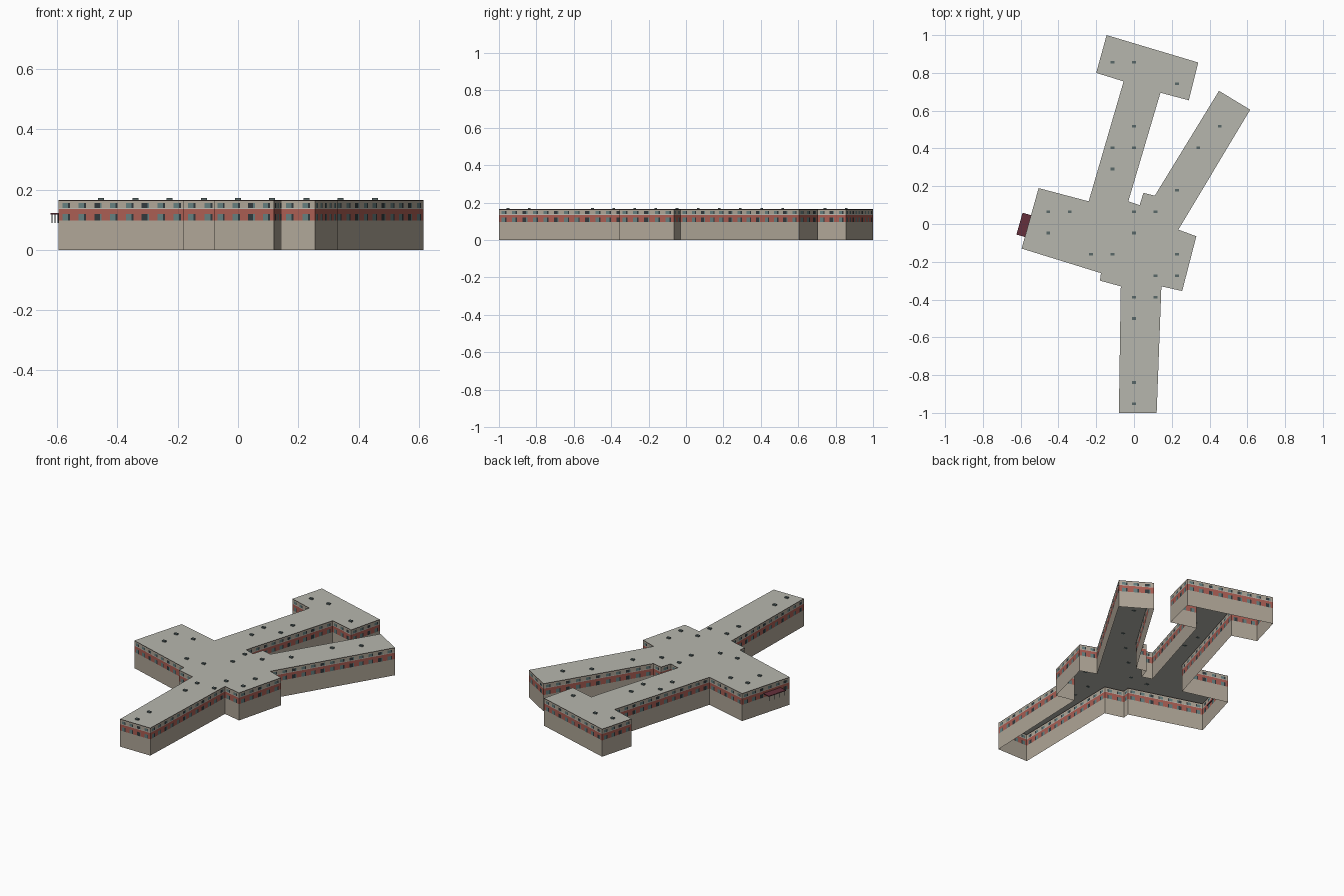
import bpy, bmesh
from math import radians
from mathutils import Vector, Matrix

cube = bpy.data.objects.get("Cube")
if cube:
    bpy.data.objects.remove(cube, do_unlink=True)


def material(name, r, g, b):
    m = bpy.data.materials.new(name)
    m.use_nodes = True
    m.diffuse_color = (r, g, b, 1)
    m.node_tree.nodes["Principled BSDF"].inputs["Base Color"].default_value = (r, g, b, 1)
    return m


STONE = material("warm stone", 0.43, 0.38, 0.31)
BRICK = material("red brick", 0.40, 0.11, 0.085)
GLASS = material("teal glass", 0.13, 0.21, 0.21)
DARK = material("dark glass", 0.03, 0.04, 0.045)
PALE = material("pale trim", 0.50, 0.49, 0.44)
ROOF = material("grey roof", 0.47, 0.47, 0.42)
COPING = material("dark coping", 0.05, 0.035, 0.03)
CANOPY = material("maroon canopy", 0.13, 0.03, 0.045)
VENT = material("vent metal", 0.10, 0.14, 0.14)


def finish(name, bm, mats):
    mesh = bpy.data.meshes.new(name)
    bm.to_mesh(mesh)
    bm.free()
    for m in mats:
        mesh.materials.append(m)
    obj = bpy.data.objects.new(name, mesh)
    bpy.context.collection.objects.link(obj)
    return obj


def add_box(bm, centre, size, turn=0):
    bmesh.ops.create_cube(bm, size=1, matrix=Matrix.Translation(centre)
                          @ Matrix.Rotation(radians(turn), 4, "Z")
                          @ Matrix.Diagonal((*size, 1)))


# Footprint of the joined wings, counter-clockwise from the south wing
FOOTPRINT = [Vector(p) for p in (
    (-.08, -1), (.12, -1), (.145, -.33), (.255, -.355), (.33, -.065), (.235, -.03),
    (.615, .605), (.45, .705), (.11, .15), (.05, .165), (.03, .10), (-.03, .12),
    (.14, .695), (.29, .655), (.34, .855), (-.145, 1), (-.20, .80), (-.055, .755),
    (-.24, .12), (-.505, .19), (-.595, -.13), (-.175, -.26), (-.18, -.30), (-.07, -.33))]
TOP = 0.165

# Wall bands: lower z, upper z, wall material, whether it carries windows
BANDS = [(0, .097, STONE, False), (.097, .12, BRICK, True), (.12, .135, BRICK, False),
         (.135, .139, PALE, False), (.139, .155, STONE, True), (.155, .162, STONE, False),
         (.162, TOP, COPING, False)]
WALL_MATS = [STONE, BRICK, GLASS, DARK, PALE, COPING]
BAY = 0.057

walls = bmesh.new()


def panel(a, b, low, high, mat):
    corners = [(*a, low), (*b, low), (*b, high), (*a, high)]
    face = walls.faces.new([walls.verts.new(c) for c in corners])
    face.material_index = WALL_MATS.index(mat)


for start, end in zip(FOOTPRINT, FOOTPRINT[1:] + FOOTPRINT[:1]):
    bays = max(1, round((end - start).length / BAY))
    for row, (low, high, mat, windows) in enumerate(BANDS):
        if not windows:
            panel(start, end, low, high, mat)
            continue
        for i in range(bays):
            # Each bay is wall, pane, dark sash, wall
            cuts = [start.lerp(end, (i + t) / bays) for t in (0, .25, .6, .72, 1)]
            first, second = (GLASS, DARK) if (i + row) % 3 else (DARK, GLASS)
            for k, m in enumerate((mat, first, second, mat)):
                panel(cuts[k], cuts[k + 1], low, high, m)
bmesh.ops.remove_doubles(walls, verts=walls.verts, dist=0.00001)
finish("outer_walls", walls, WALL_MATS)

# Flat roof sheet
roof = bmesh.new()
roof.faces.new([roof.verts.new((*p, TOP)) for p in FOOTPRINT])
finish("flat_roof", roof, [ROOF])

# Roof vents on a square grid: row number, then column numbers
VENTS = {7: (-1, 0), 6: (2,), 4: (0, 4), 3: (-1, 0, 3), 2: (-1,), 1: (2,),
         0: (-4, -3, 0, 1), -1: (-4, 0), -2: (-2, -1, 2), -3: (1, 2),
         -4: (0, 1), -5: (0,), -8: (0,), -9: (0,)}
vents = bmesh.new()
for row, columns in VENTS.items():
    for column in columns:
        add_box(vents, (column * .1135, .065 + row * .113, TOP + .003), (.02, .014, .008))
finish("roof_vents", vents, [VENT])

# Entrance canopy on the west end, with slim posts
TURN = -15.7
CENTRE = Vector((-.582, -.005, .12))
canopy = bmesh.new()
add_box(canopy, CENTRE, (.05, .12, .004), TURN)
finish("entrance_canopy", canopy, [CANOPY])

posts = bmesh.new()
spin = Matrix.Rotation(radians(TURN), 3, "Z")
for side in (-.055, -.018, .018, .055):
    add_box(posts, CENTRE + spin @ Vector((-.021, side, -.015)), (.002, .002, .03), TURN)
finish("canopy_posts", posts, [VENT])
